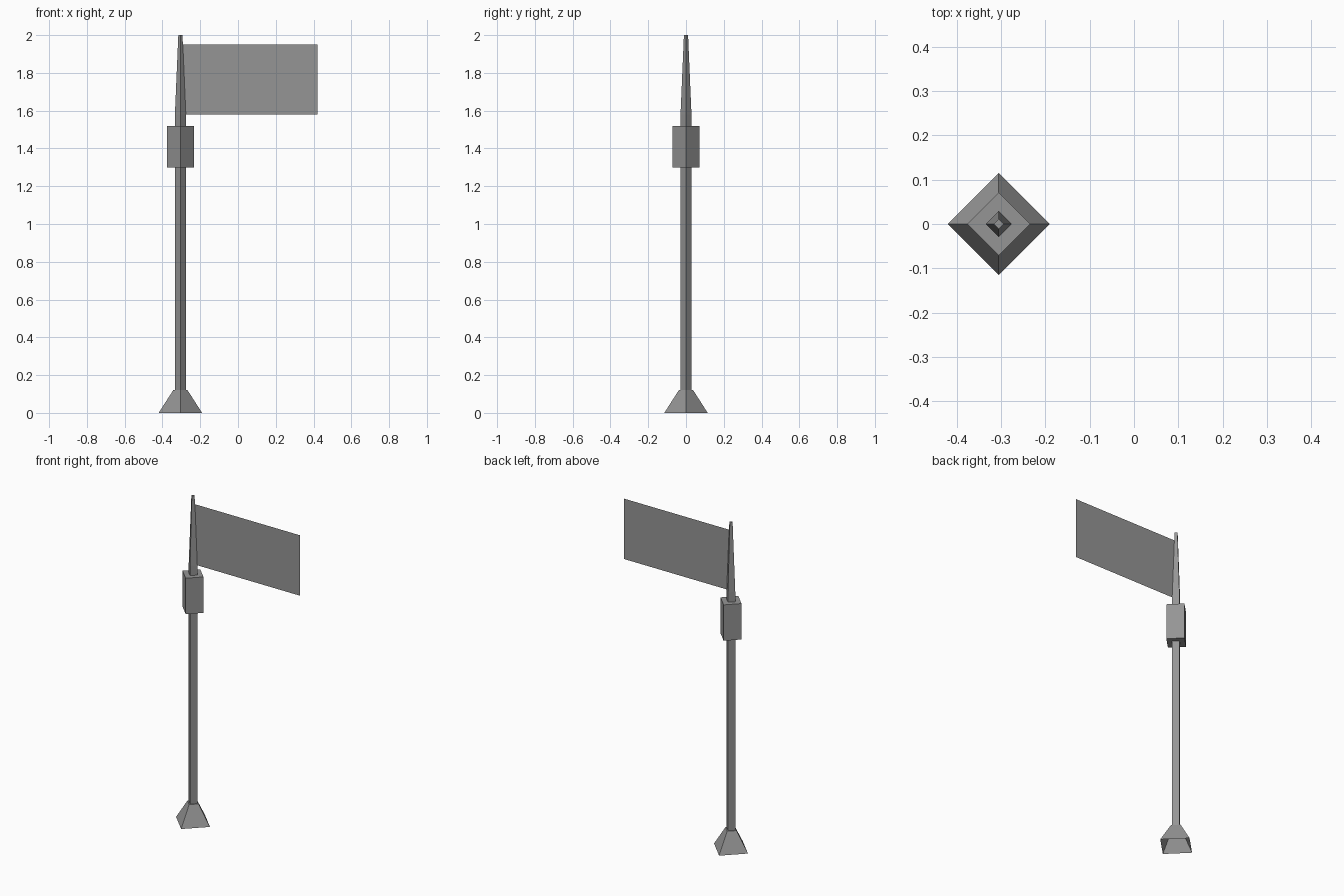
import bpy
import bmesh
from math import cos, sin, pi

cube = bpy.data.objects.get("Cube")
if cube:
    bpy.data.objects.remove(cube, do_unlink=True)

POLE_X = -0.305

grey = bpy.data.materials.new("plain_grey")
grey.use_nodes = True
colour = (0.3, 0.3, 0.3, 1)
grey.diffuse_color = colour
grey.node_tree.nodes["Principled BSDF"].inputs["Base Color"].default_value = colour


def finish(name, bm):
    mesh = bpy.data.meshes.new(name)
    bm.to_mesh(mesh)
    bm.free()
    mesh.materials.append(grey)
    obj = bpy.data.objects.new(name, mesh)
    bpy.context.scene.collection.objects.link(obj)


def square_stack(name, profile, bottom=False, top=True):
    """Four-sided column with corners on the axes, from (radius, z) rings."""
    bm = bmesh.new()
    rings = [[bm.verts.new((POLE_X + r * cos(i * pi / 2), r * sin(i * pi / 2), z))
              for i in range(4)] for r, z in profile]
    for low, high in zip(rings, rings[1:]):
        for i in range(4):
            j = (i + 1) % 4
            bm.faces.new((low[i], low[j], high[j], high[i]))
    if bottom:
        bm.faces.new(rings[0][::-1])
    if top:
        bm.faces.new(rings[-1])
    finish(name, bm)


# Flared foot, hollow underneath
square_stack("foot", [(0.115, 0), (0.038, 0.12)])
# Straight pole below the box
square_stack("pole", [(0.029, 0.12), (0.029, 1.30)], top=False)
# Box around the pole
square_stack("collar_box", [(0.071, 1.30), (0.071, 1.52)], bottom=True)
# Tapered mast above the box
square_stack("mast_tip", [(0.029, 1.52), (0.029, 1.58), (0.011, 2.0)])

# Flat flag sheet
bm = bmesh.new()
corners = [(POLE_X, 1.58), (0.42, 1.58), (0.42, 1.95), (POLE_X, 1.95)]
bm.faces.new([bm.verts.new((x, 0, z)) for x, z in corners])
finish("flag", bm)
